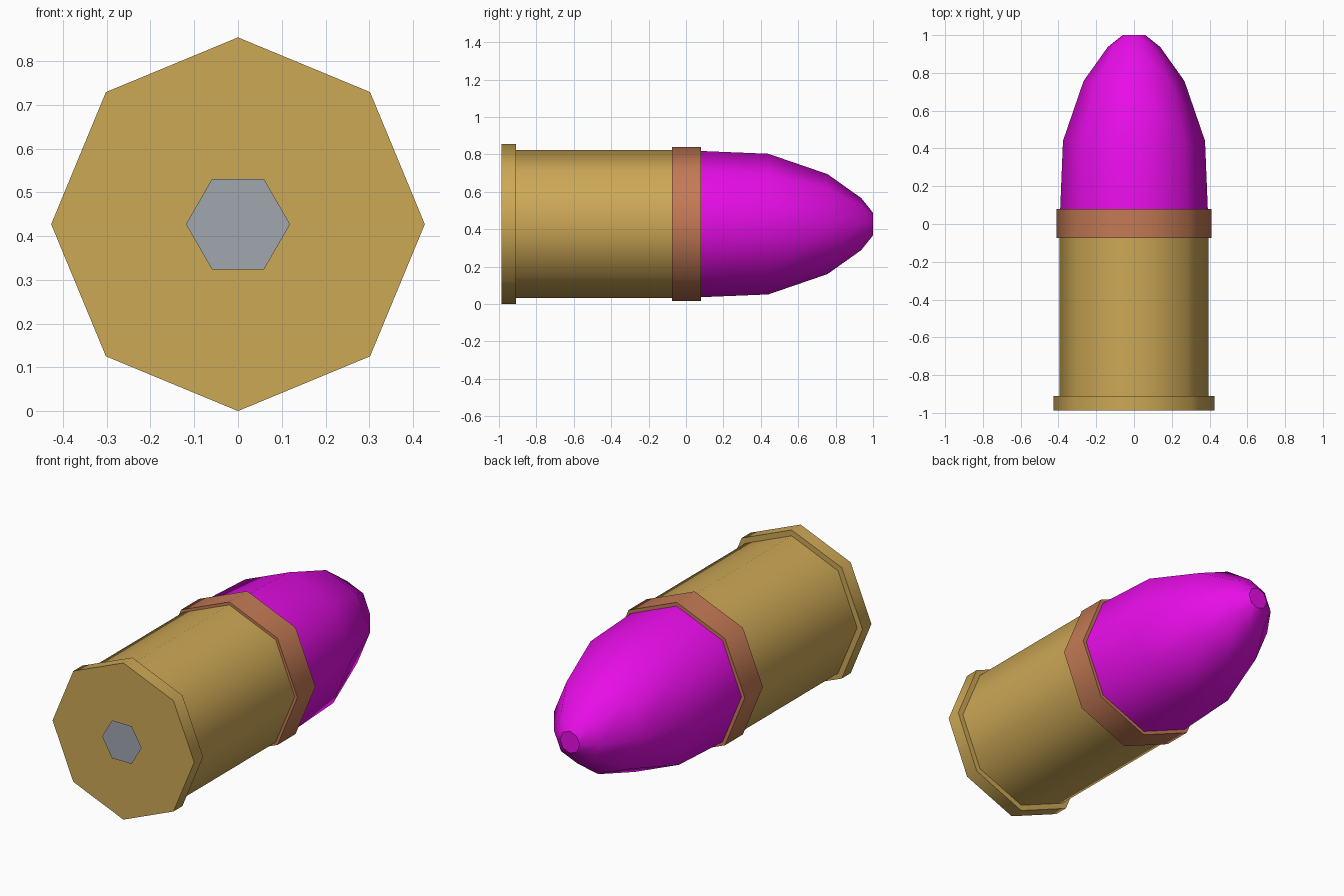
import bpy, bmesh, math

if "Cube" in bpy.data.objects:
    bpy.data.objects.remove(bpy.data.objects["Cube"])

CENTRE_Z = 0.427


def material(name, rgb):
    """Flat colour given as 0-255 display values, stored as linear."""
    m = bpy.data.materials.new(name)
    lin = [((c / 255 + 0.055) / 1.055) ** 2.4 if c > 10 else c / 255 / 12.92 for c in rgb]
    m.diffuse_color = (*lin, 1)
    m.use_nodes = True
    m.node_tree.nodes["Principled BSDF"].inputs["Base Color"].default_value = m.diffuse_color
    return m


brass = material("brass", (205, 168, 86))
copper = material("copper", (196, 122, 85))
magenta = material("magenta", (240, 14, 240))
steel = material("steel grey", (161, 166, 175))


def lathe(name, profile, mat, sides=8):
    """Rings of (y, radius) around the long axis, smooth walls, flat caps."""
    bm = bmesh.new()
    rings = []
    for y, r in profile:
        angles = [2 * math.pi * i / sides for i in range(sides)]
        rings.append([bm.verts.new((r * math.cos(a), y, CENTRE_Z + r * math.sin(a)))
                      for a in angles])
    for a, b in zip(rings, rings[1:]):
        for i in range(sides):
            j = (i + 1) % sides
            bm.faces.new((a[i], b[i], b[j], a[j])).smooth = True
    bm.faces.new(rings[0])
    if len(rings) > 1:
        bm.faces.new(rings[-1][::-1])
        bmesh.ops.recalc_face_normals(bm, faces=bm.faces)
    # Keep the cap borders crisp
    for e in bm.edges:
        if any(not f.smooth for f in e.link_faces):
            e.smooth = False
    mesh = bpy.data.meshes.new(name)
    bm.to_mesh(mesh)
    bm.free()
    mesh.materials.append(mat)
    obj = bpy.data.objects.new(name, mesh)
    bpy.context.collection.objects.link(obj)
    return obj


# Casing with its wider base rim
lathe("base_rim", [(-0.987, 0.427), (-0.91, 0.427)], brass)
lathe("casing", [(-0.95, 0.395), (0.0, 0.395)], brass)

# Collar where the casing meets the tip
lathe("collar", [(-0.075, 0.411), (0.08, 0.411)], copper)

# Rounded tip with a small blunt end
lathe("tip", [(0.0, 0.394), (0.44, 0.376), (0.757, 0.267), (0.937, 0.139), (1.0, 0.06)], magenta)

# Thin hexagonal primer plate in front of the base
lathe("primer", [(-1.0, 0.119)], steel, sides=6)
